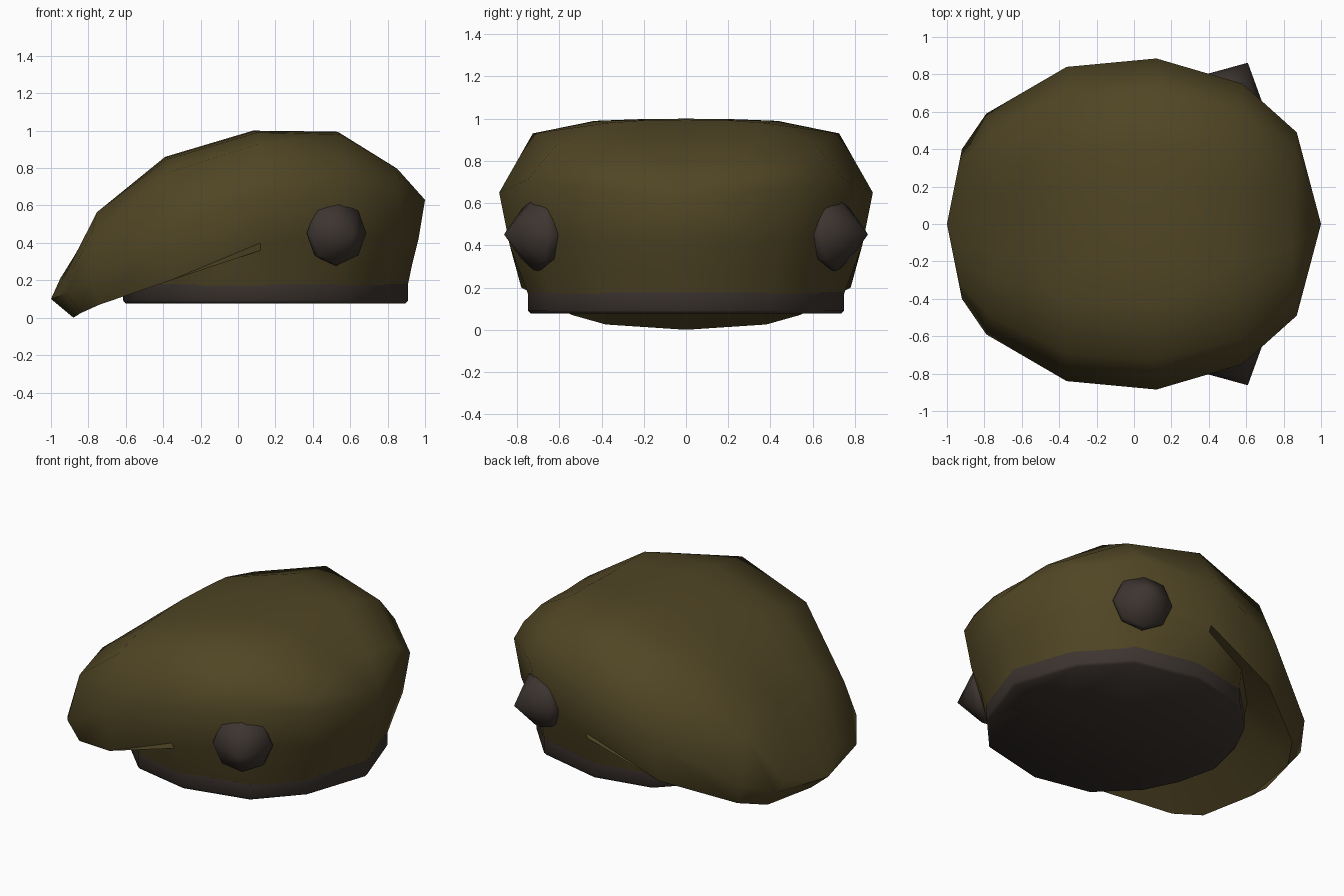
import bpy, bmesh, math
from mathutils import Vector, Matrix

if "Cube" in bpy.data.objects:
    bpy.data.objects.remove(bpy.data.objects["Cube"])


def material(name, rgb):
    m = bpy.data.materials.new(name)
    m.diffuse_color = (*rgb, 1)
    m.use_nodes = True
    m.node_tree.nodes["Principled BSDF"].inputs["Base Color"].default_value = m.diffuse_color
    return m


OLIVE = material("olive felt", (0.080, 0.060, 0.018))
LEATHER = material("dark brown leather", (0.046, 0.035, 0.029))


def finish(bm, name, mat, angle):
    bmesh.ops.remove_doubles(bm, verts=bm.verts, dist=0.0005)
    bmesh.ops.recalc_face_normals(bm, faces=bm.faces)
    me = bpy.data.meshes.new(name)
    bm.to_mesh(me)
    bm.free()
    ob = bpy.data.objects.new(name, me)
    bpy.context.collection.objects.link(ob)
    me.materials.append(mat)
    bpy.ops.object.select_all(action='DESELECT')
    ob.select_set(True)
    bpy.context.view_layer.objects.active = ob
    bpy.ops.object.shade_smooth_by_angle(angle=math.radians(angle))
    return ob


def add_strip(bm, a, b):
    """Quads between two rows of points, mirrored across y = 0."""
    for s in (1, -1):
        for i in range(len(a) - 1):
            pts = []
            for p in (a[i], a[i + 1], b[i + 1], b[i]):
                p = Vector((p[0], p[1] * s, p[2]))
                if all((p - q).length > 1e-4 for q in pts):
                    pts.append(p)
            if len(pts) > 2:
                bm.faces.new([bm.verts.new(p) for p in pts])


# Half rings, running from the +x end round to the drooping -x end
RIM = [(1, 0, .63), (.87, .49, .67), (.58, .75, .71), (.12, .885, .65),
       (-.36, .84, .46), (-.79, .59, .21), (-.92, .40, .13), (-1, 0, .10)]
FOLD = [(.965, 0, .42), (.84, .46, .42), (.55, .69, .43), (.12, .835, .40),
        (-.36, .78, .20), (-.74, .54, .07), (-.84, .38, .025), (-.88, 0, 0)]
TUCK = [(.93, 0, .28), (.80, .43, .28), (.54, .675, .28), (.12, .82, .36),
        (-.23, .69, .30), (-.46, .47, .26), (-.555, .26, .23), (-.61, 0, .21)]
BAND = [(.905, 0), (.77, .40), (.54, .65), (.13, .745),
        (-.23, .67), (-.45, .45), (-.55, .25), (-.61, 0)]
RIDGE = [(.84, .80), (.52, .995), (.08, 1.0), (-.39, .86), (-.72, .58), (-.95, .21)]
SHOULDER = [.55, .58, .80, .80, .68, .60]   # fullness of the crown per arch


def band_ring(z, grow=0.0):
    c = Vector((.15, 0))
    return [(*(c + (Vector(p) - c) * (1 + grow)), z) for p in BAND]


# Cap: crown arched from the ridge line to the rim, then folded under to the band
bm = bmesh.new()
arcs = []
for (cx, cz), (rx, ry, rz), full in zip(RIDGE, RIM[1:7], SHOULDER):
    arch = [(0, 1), (.25, .993), (.49, .89 + .1 * full), (.82, full), (1, 0)]
    arcs.append([(cx + (rx - cx) * t, ry * t, rz + (cz - rz) * f) for t, f in arch])
arcs = [[RIM[0]] * 5] + arcs + [[RIM[7]] * 5]
for a, b in zip(arcs, arcs[1:]):
    add_strip(bm, a, b)
for a, b in ((RIM, FOLD), (FOLD, TUCK), (TUCK, band_ring(.16))):
    add_strip(bm, a, b)
finish(bm, "beret_cap", OLIVE, 50)

# Head band with a softened lower edge and a closed underside
bm = bmesh.new()
rings = [band_ring(.18, -.02), band_ring(.18, .006), band_ring(.092, .006), band_ring(.077, -.012)]
for a, b in zip(rings, rings[1:]):
    add_strip(bm, a, b)
low = rings[-1]
add_strip(bm, low, [(x, 0, z) for x, y, z in low])
finish(bm, "head_band", LEATHER, 50)

# Pointed eight-sided studs, one on each side
for s, name in ((-1, "front_stud"), (1, "back_stud")):
    bm = bmesh.new()
    axis = Vector((.46, .89 * s, 0)).normalized()
    rot = axis.to_track_quat('Z', 'Y').to_matrix().to_4x4()
    place = Matrix.Translation((.535, .72 * s, .452)) @ rot
    profile = [(.15, -.08), (.175, -.025), (.168, .005), (0, .16)]
    rows = []
    for r, h in profile:
        rows.append([place @ Vector((r * math.cos(k * math.pi / 4),
                                     r * math.sin(k * math.pi / 4), h)) for k in range(8)])
    for a, b in zip(rows, rows[1:]):
        for k in range(8):
            n = (k + 1) % 8
            pts = [a[k], a[n], b[n], b[k]] if b is not rows[-1] else [a[k], a[n], b[k]]
            bm.faces.new([bm.verts.new(p) for p in pts])
    bm.faces.new([bm.verts.new(p) for p in rows[0]])
    finish(bm, name, LEATHER, 45)
